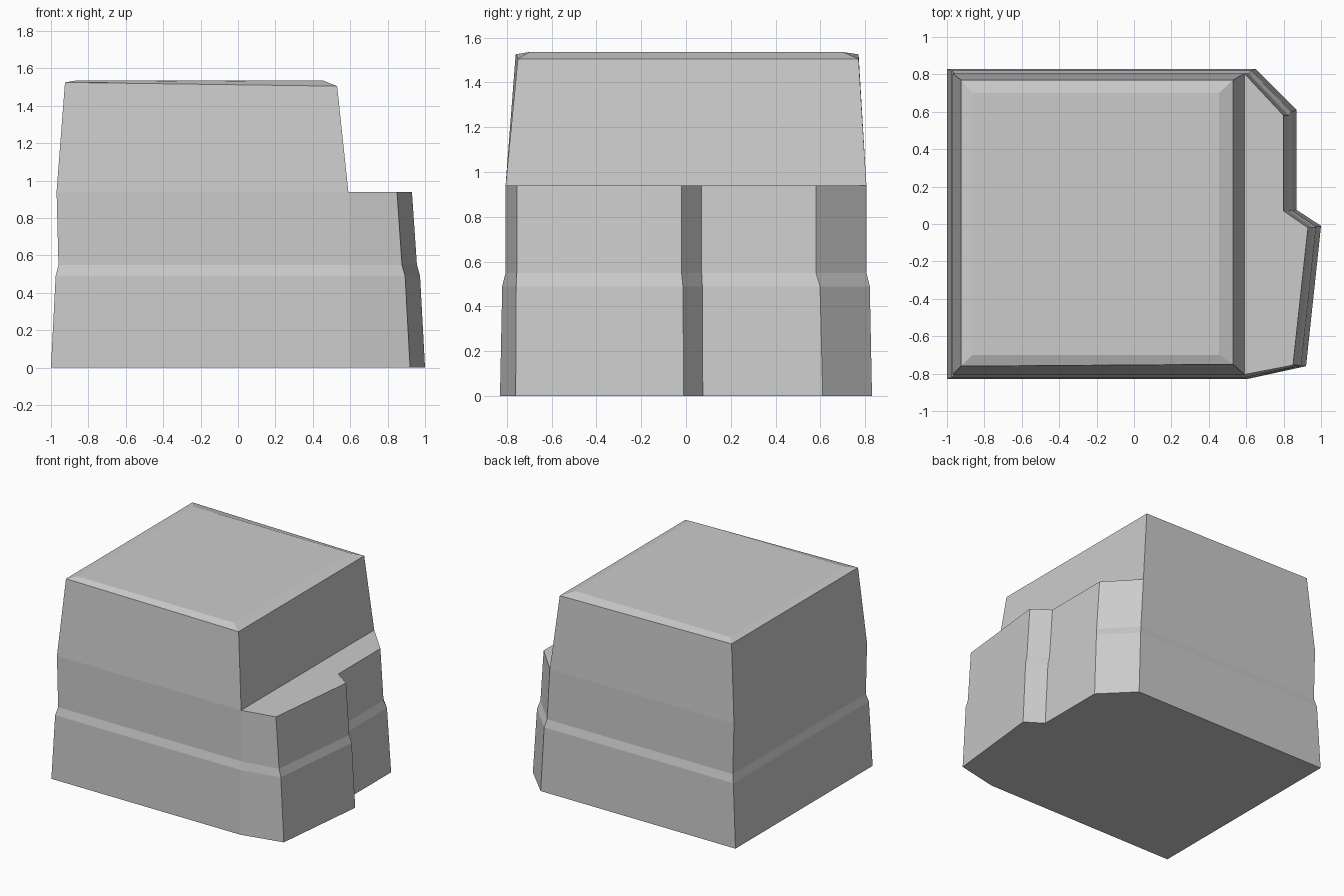
import bpy
import bmesh

cube = bpy.data.objects.get("Cube")
if cube:
    bpy.data.objects.remove(cube, do_unlink=True)

grey = bpy.data.materials.new("plain grey")
grey.use_nodes = True
colour = (0.6, 0.6, 0.6, 1)
grey.diffuse_color = colour
grey.node_tree.nodes["Principled BSDF"].inputs["Base Color"].default_value = colour

# Outline at the ground and at the ledge, anticlockwise from the front left corner
foot = [(-1, -.83), (.6, -.83), (.92, -.76), (1, -.01),
        (.87, .075), (.87, .61), (.65, .83), (-1, .83)]
ledge = [(-.97, -.805), (.59, -.805), (.85, -.755), (.93, -.02),
         (.8, .07), (.8, .58), (.59, .805), (-.97, .805)]

bm = bmesh.new()


def add_ring(points):
    return [bm.verts.new(p) for p in points]


def join_rings(a, b):
    n = len(a)
    for i in range(n):
        j = (i + 1) % n
        bm.faces.new((a[i], a[j], b[j], b[i]))


def wall_ring(z, tx, ty, left):
    """Outline between foot and ledge, with its own left wall position."""
    return add_ring((left if p[0] < 0 else p[0] + (q[0] - p[0]) * tx,
                     p[1] + (q[1] - p[1]) * ty, z)
                    for p, q in zip(foot, ledge))


# Lower body with a stepped band around it
rings = [wall_ring(*level) for level in (
    (0, 0, 0, -1), (.49, .38, .4, -.975), (.55, .62, 1, -.96), (.94, 1, 1, -.97))]
bm.faces.new(rings[0][::-1])
for lower, upper in zip(rings, rings[1:]):
    join_rings(lower, upper)

# Flat ledge beside the tower
top = rings[-1]
bm.faces.new(top[1:7])

# Tapered tower and its shallow crowned top
base = [top[0], top[1], top[6], top[7]]
eaves = add_ring([(-.925, -.76, 1.525), (.53, -.75, 1.505),
                  (.53, .77, 1.505), (-.925, .77, 1.525)])
crown = add_ring([(-.865, -.7, 1.535), (.455, -.7, 1.535),
                  (.455, .7, 1.535), (-.865, .7, 1.535)])
join_rings(base, eaves)
join_rings(eaves, crown)
bm.faces.new(crown)

bmesh.ops.recalc_face_normals(bm, faces=bm.faces)
mesh = bpy.data.meshes.new("stepped_block")
bm.to_mesh(mesh)
bm.free()
mesh.materials.append(grey)
block = bpy.data.objects.new("stepped_block", mesh)
bpy.context.collection.objects.link(block)
